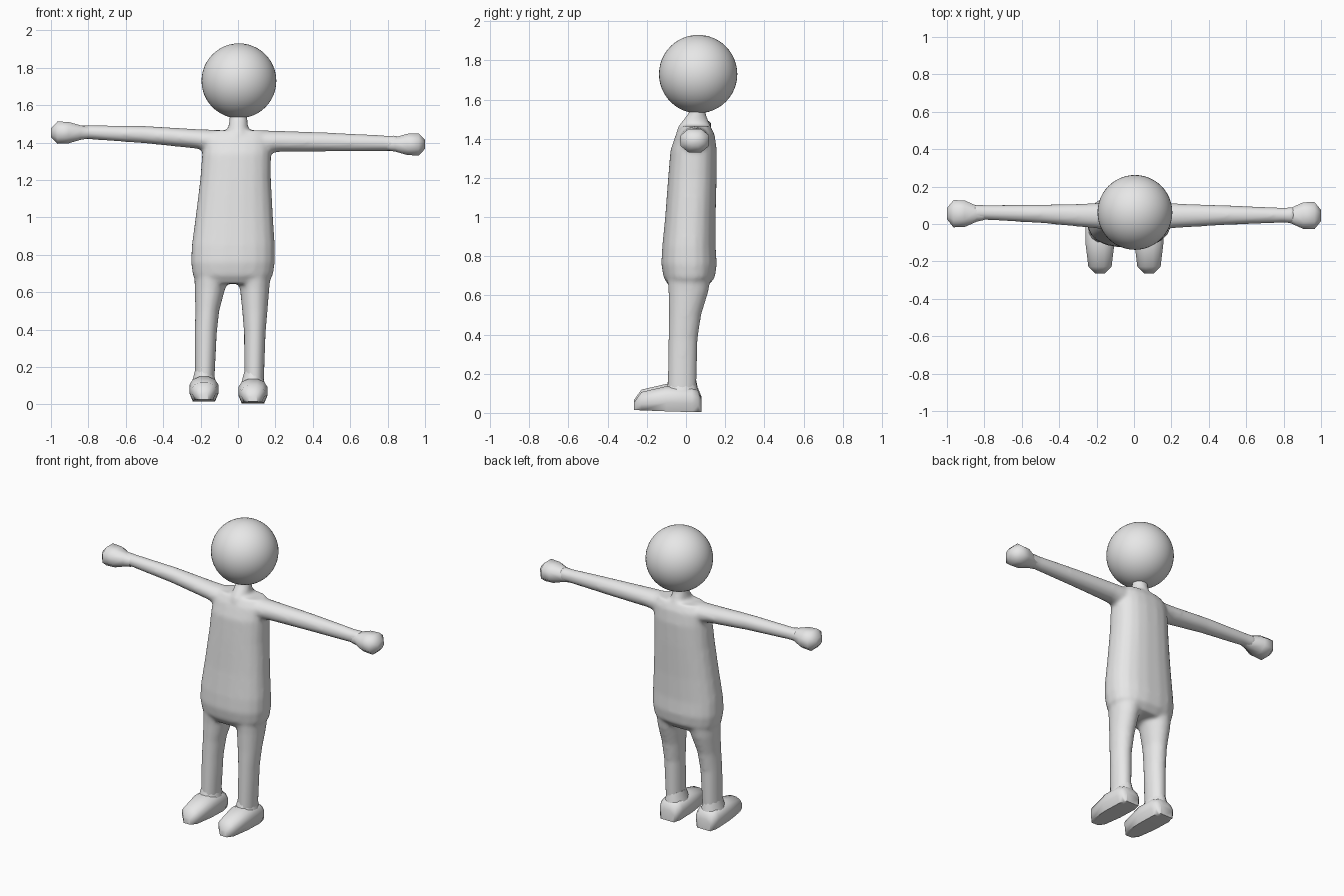
import bpy, bmesh, math

grey = bpy.data.materials.new("plain grey")
grey.diffuse_color = (0.8, 0.8, 0.8, 1)


def loft(bm, axis, rings, sides=20, power=1.0):
    """Closed tube through rings of (position, a_min, a_max, b_min, b_max)."""
    loops = []
    for t, a0, a1, b0, b1 in rings:
        loop = []
        for i in range(sides):
            ang = 2 * math.pi * (i + 0.5) / sides
            c, s = math.cos(ang), math.sin(ang)
            a = (a0 + a1) / 2 + (a1 - a0) / 2 * math.copysign(abs(c) ** power, c)
            b = (b0 + b1) / 2 + (b1 - b0) / 2 * math.copysign(abs(s) ** power, s)
            loop.append(bm.verts.new({"x": (t, a, b), "y": (a, t, b), "z": (a, b, t)}[axis]))
        loops.append(loop)
    faces = [bm.faces.new((p[i], p[(i + 1) % sides], q[(i + 1) % sides], q[i]))
             for p, q in zip(loops, loops[1:]) for i in range(sides)]
    faces += [bm.faces.new(loops[0]), bm.faces.new(loops[-1])]
    bmesh.ops.recalc_face_normals(bm, faces=faces)


def finish(name, bm, sharp=60):
    mesh = bpy.data.meshes.new(name)
    bm.to_mesh(mesh)
    bm.free()
    mesh.materials.append(grey)
    mesh.shade_smooth()
    mesh.set_sharp_from_angle(angle=math.radians(sharp))
    obj = bpy.data.objects.new(name, mesh)
    bpy.context.collection.objects.link(obj)
    return obj


# Head
bm = bmesh.new()
bmesh.ops.create_uvsphere(bm, u_segments=48, v_segments=24, radius=0.2)
bmesh.ops.translate(bm, verts=bm.verts, vec=(0.005, 0.062, 1.73))
finish("head", bm)

# Torso
bm = bmesh.new()
loft(bm, "z", [
    (0.645, -0.215, 0.155, -0.085, 0.11), (0.69, -0.242, 0.188, -0.115, 0.148),
    (0.76, -0.252, 0.198, -0.127, 0.158), (0.85, -0.248, 0.198, -0.122, 0.152),
    (1.0, -0.228, 0.188, -0.107, 0.152), (1.2, -0.203, 0.177, -0.092, 0.157),
    (1.34, -0.192, 0.177, -0.08, 0.158), (1.42, -0.185, 0.18, -0.053, 0.147),
    (1.465, -0.15, 0.15, -0.025, 0.125)], power=0.82)
# Neck
loft(bm, "z", [(1.40, -0.1, 0.1, -0.055, 0.145), (1.455, -0.06, 0.065, -0.045, 0.13),
               (1.49, -0.05, 0.053, -0.02, 0.115), (1.53, -0.046, 0.05, 0.015, 0.1),
               (1.6, -0.046, 0.05, 0.015, 0.1)])
# Arms
loft(bm, "x", [(-0.86, 0.02, 0.105, 1.417, 1.496), (-0.8, 0.022, 0.102, 1.417, 1.493),
               (-0.5, 0.005, 0.104, 1.396, 1.489), (-0.22, -0.022, 0.11, 1.367, 1.472),
               (-0.1, -0.035, 0.12, 1.34, 1.468)])
loft(bm, "x", [(0.1, -0.035, 0.12, 1.33, 1.466), (0.22, -0.022, 0.11, 1.35, 1.463),
               (0.5, -0.005, 0.1, 1.352, 1.453), (0.8, 0.007, 0.087, 1.355, 1.438),
               (0.86, 0.002, 0.092, 1.35, 1.44)])
# Legs: height, outer and inner edges, front and back
for edges in ([-0.232, -0.127, -0.232, -0.113, -0.228, -0.1, -0.232, -0.068, -0.235, -0.03],
              [0.033, 0.138, 0.032, 0.148, 0.022, 0.158, 0.01, 0.168, -0.03, 0.18]):
    depth = [(0.1, -0.095, 0.053), (0.38, -0.09, 0.06), (0.5, -0.088, 0.078),
             (0.62, -0.09, 0.115), (0.74, -0.1, 0.135)]
    loft(bm, "z", [(z, edges[2 * i], edges[2 * i + 1], y0, y1)
                   for i, (z, y0, y1) in enumerate(depth)])
# Fuse the limbs and torso into one soft skin
body = finish("body", bm)
remesh = body.modifiers.new("fuse", "REMESH")
remesh.mode = "VOXEL"
remesh.voxel_size = 0.012
remesh.use_smooth_shade = True
smooth = body.modifiers.new("soften", "SMOOTH")
smooth.factor = 0.5
smooth.iterations = 6

# Hands: faceted mitts, as distance from centre and scale of the widest section
for name, side, cy, cz in (("left_hand", -1, 0.055, 1.453), ("right_hand", 1, 0.045, 1.39)):
    bm = bmesh.new()
    rings = [(0.8, 0.036, 0.034), (0.84, 0.045, 0.041), (0.905, 0.076, 0.061),
             (0.965, 0.078, 0.064), (1.0, 0.032, 0.026)]
    loft(bm, "x", [(side * x, cy - w, cy + w, cz - h, cz + h) for x, w, h in rings],
         sides=8, power=0.9)
    finish(name, bm)

# Feet: rounded shoes with a flat sole, long toward the toes
for name, cx, lift in (("left_foot", -0.182, 0.012), ("right_foot", 0.08, 0.0)):
    bm = bmesh.new()
    rings = [(-0.265, 0.025, 0.012, 0.055), (-0.228, 0.064, 0.01, 0.108),
             (-0.1, 0.08, 0.006, 0.138), (0.03, 0.08, 0.002, 0.135),
             (0.062, 0.068, 0.0, 0.115), (0.078, 0.05, 0.0, 0.075)]
    loft(bm, "y", [(y, cx - w, cx + w, z0 + lift, z1 + lift) for y, w, z0, z1 in rings],
         sides=12, power=0.85)
    # Press the lower half flat to make the sole
    for v in bm.verts:
        if v.co.z < 0.03 + lift:
            v.co.z = lift + 0.004 + max(0, -v.co.y) * 0.04
    # Ankle cuff
    loft(bm, "z", [(0.08 + lift, cx - 0.076, cx + 0.076, -0.12, 0.07),
                   (0.13 + lift, cx - 0.06, cx + 0.06, -0.1, 0.06),
                   (0.175 + lift, cx - 0.048, cx + 0.05, -0.088, 0.05)], sides=12)
    finish(name, bm)
